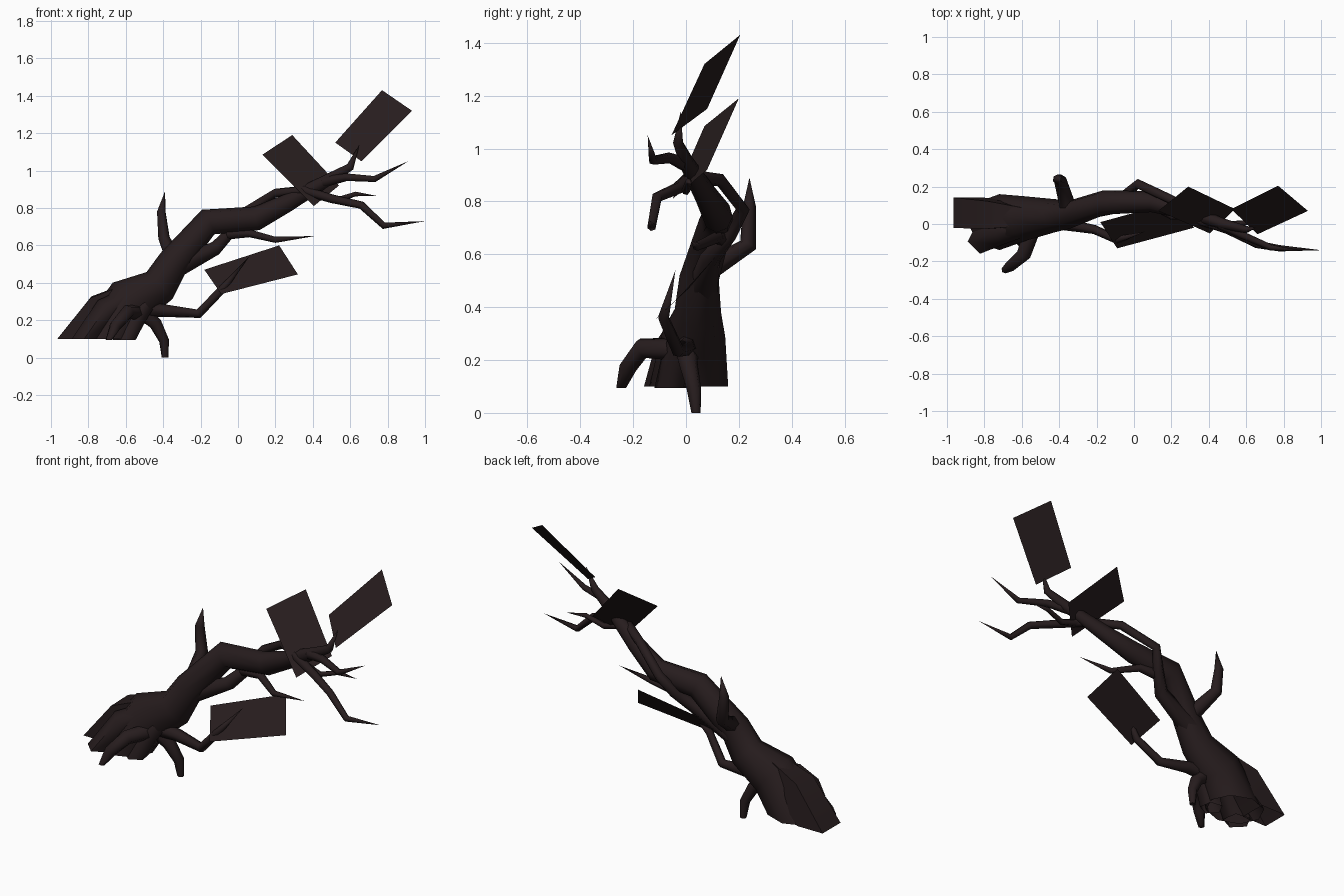
import bpy, bmesh, math
from mathutils import Vector

if "Cube" in bpy.data.objects:
    bpy.data.objects.remove(bpy.data.objects["Cube"])

bark = bpy.data.materials.new("dark bark")
bark.diffuse_color = (0.020, 0.012, 0.0128, 1)
bark.use_nodes = True
bark.node_tree.nodes["Principled BSDF"].inputs["Base Color"].default_value = bark.diffuse_color


def finish(name, bm, smooth):
    me = bpy.data.meshes.new(name)
    bm.to_mesh(me)
    bm.free()
    me.materials.append(bark)
    for p in me.polygons:
        p.use_smooth = smooth
    ob = bpy.data.objects.new(name, me)
    bpy.context.collection.objects.link(ob)
    if smooth:
        bpy.ops.object.select_all(action='DESELECT')
        ob.select_set(True)
        bpy.context.view_layer.objects.active = ob
        bpy.ops.object.shade_smooth_by_angle(angle=math.radians(75))


def limb(name, pts, sides=6, start=None, end=None, flat=1.0):
    """Tapered tube through (x, y, z, radius); start/end set the cut direction,
    flat squeezes the section in y. Only the far end is capped."""
    bm = bmesh.new()
    P = [Vector(p[:3]) for p in pts]
    n = len(P)
    prev_t = u = None
    rings = []
    for i in range(n):
        a = (P[i] - P[i - 1]).normalized() if i else (P[1] - P[0]).normalized()
        b = (P[i + 1] - P[i]).normalized() if i < n - 1 else a
        t = (a + b).normalized()
        if i == 0 and start:
            t = Vector(start).normalized()
        if i == n - 1 and end:
            t = Vector(end).normalized()
        if u is None:
            u = t.orthogonal().normalized()
        else:
            u = prev_t.rotation_difference(t) @ u
        v = t.cross(u)
        prev_t = t
        r = pts[i][3]
        if r == 0:
            rings.append([bm.verts.new(P[i])])
            continue
        ring = []
        for k in range(sides):
            w = k * math.tau / sides
            off = r * (math.cos(w) * u + math.sin(w) * v)
            off.y *= flat
            ring.append(bm.verts.new(P[i] + off))
        rings.append(ring)
    for A, B in zip(rings, rings[1:]):
        for k in range(sides):
            j = (k + 1) % sides
            bm.faces.new((A[k], A[j], B[0]) if len(B) == 1 else (A[k], A[j], B[j], B[k]))
    if len(rings[-1]) > 1:
        bm.faces.new(rings[-1])
    finish(name, bm, True)


UP, DOWN = (0, 0, 1), (0, 0, -1)

# Leaning trunk, ending in the top spike
limb("trunk", [(-.72, .01, .1, .17), (-.58, .03, .3, .135), (-.42, .045, .385, .1),
               (-.345, .05, .51, .085), (-.16, .115, .725, .074), (.1, .12, .745, .065),
               (.27, .07, .83, .048), (.48, .0, .95, .032), (.6, -.03, 1.02, .022),
               (.65, -.02, 1.14, 0)], 8, start=UP, flat=.88)

# Flared root buttresses merged with the trunk foot
limb("rear_buttress", [(-.885, .06, .1, .115), (-.74, .05, .265, .105),
                       (-.58, .04, .35, .07)], 4, start=UP)
limb("side_buttress", [(-.81, -.08, .1, .08), (-.7, -.04, .25, .075),
                       (-.58, -.01, .32, .06)], 5, start=UP)
limb("fore_buttress", [(-.605, -.055, .095, .065), (-.54, -.03, .22, .06),
                       (-.46, .01, .33, .05)], 5, start=UP)

# Loose roots
limb("front_root", [(-.54, -.02, .24, .045), (-.59, -.165, .245, .04),
                    (-.655, -.22, .17, .034), (-.69, -.245, .095, .019)], 6, end=DOWN)
limb("hanging_root", [(-.52, 0, .25, .045), (-.44, .01, .18, .036),
                      (-.395, .03, .09, .028), (-.39, .038, 0, .018)], 6, end=DOWN)

# Branches
limb("back_thorn", [(-.35, .08, .54, .045), (-.395, .235, .635, .034),
                    (-.41, .24, .78, .025), (-.39, .24, .89, 0)])
limb("low_branch", [(-.52, 0, .26, .045), (-.38, 0, .25, .034), (-.21, -.03, .235, .025),
                    (-.09, -.085, .36, .022), (.06, -.04, .54, 0)])
limb("looping_branch", [(-.37, .06, .46, .06), (-.12, .09, .585, .04), (-.04, .16, .67, .031),
                        (.02, .215, .77, .026), (.2, .13, .88, .025), (.35, .02, .895, .026),
                        (.5, -.03, .85, .024), (.66, -.11, .815, .021), (.78, -.13, .705, .018),
                        (1.0, -.14, .73, 0)])
limb("under_twig", [(-.06, .13, .66, .03), (.06, .12, .665, .022),
                    (.2, .04, .63, .017), (.41, .02, .65, 0)])
limb("upper_twig", [(.46, .0, .94, .03), (.58, -.06, .965, .021),
                    (.73, -.125, .955, .017), (.91, -.145, 1.05, 0)])
limb("small_twig", [(.42, .0, .87, .02), (.52, .0, .84, .016),
                    (.63, .01, .875, .013), (.74, .02, .865, 0)])

# Flat foliage cards, four corners each
cards = [((-.18, .01, .47), (-.09, -.13, .34), (.32, -.02, .445), (.22, .12, .6)),
         ((.13, .07, 1.085), (.405, -.05, .81), (.54, .08, .92), (.29, .2, 1.19)),
         ((.52, .08, 1.15), (.66, -.055, 1.05), (.93, .07, 1.32), (.77, .205, 1.43))]
for i, c in enumerate(cards):
    bm = bmesh.new()
    f = bm.faces.new([bm.verts.new(p) for p in c])
    f.normal_update()
    if f.normal.y > 0:
        f.normal_flip()
    finish("foliage_card_%d" % i, bm, False)
